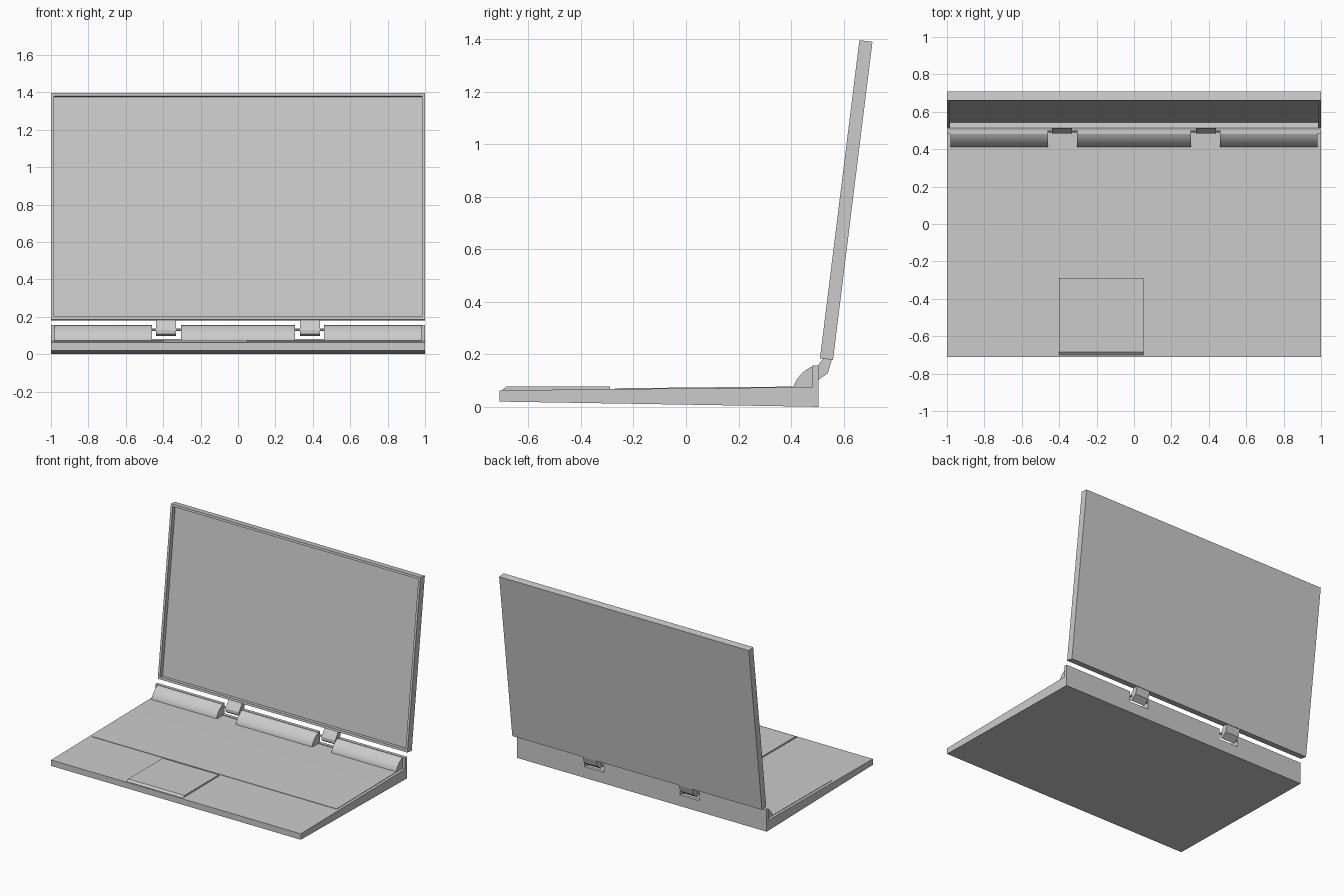
import bpy, bmesh, math
from mathutils import Matrix

if "Cube" in bpy.data.objects:
    bpy.data.objects.remove(bpy.data.objects["Cube"])


def prism(name, profile, x0, x1, smooth=False):
    """Extrude a (y, z) profile along x."""
    bm = bmesh.new()
    face = bm.faces.new([bm.verts.new((x0, y, z)) for y, z in profile])
    out = bmesh.ops.extrude_face_region(bm, geom=[face])
    verts = [v for v in out["geom"] if isinstance(v, bmesh.types.BMVert)]
    bmesh.ops.translate(bm, verts=verts, vec=(x1 - x0, 0, 0))
    bmesh.ops.recalc_face_normals(bm, faces=bm.faces)
    return finish(name, bm, smooth)


def finish(name, bm, smooth=False):
    mesh = bpy.data.meshes.new(name)
    bm.to_mesh(mesh)
    bm.free()
    ob = bpy.data.objects.new(name, mesh)
    bpy.context.collection.objects.link(ob)
    if smooth:
        bpy.ops.object.select_all(action='DESELECT')
        ob.select_set(True)
        bpy.context.view_layer.objects.active = ob
        bpy.ops.object.shade_smooth_by_angle(angle=math.radians(35))
    return ob


def rect(y0, y1, z0, z1):
    return [(y0, z0), (y1, z0), (y1, z1), (y0, z1)]


# Wedge-shaped base with a raised back wall
base = prism("base", [(-0.71, 0.02), (0.505, 0.0), (0.505, 0.157), (0.482, 0.157),
                      (0.482, 0.075), (-0.71, 0.063)], -1, 1)

# Hinge notches through the back wall
for side, x0 in (("left", -0.46), ("right", 0.305)):
    cutter = prism("notch_cutter_" + side, rect(0.46, 0.55, 0.08, 0.25), x0, x0 + 0.155)
    cutter.hide_render = True
    cutter.hide_set(True)
    cut = base.modifiers.new("notch_" + side, 'BOOLEAN')
    cut.object = cutter
    cut.solver = 'EXACT'

# Keyboard panel and touchpad, flat on the sloping deck
prism("keyboard_panel", [(-0.27, 0.06), (0.42, 0.06), (0.42, 0.077), (0.2, 0.0755), (-0.27, 0.0705)],
      -0.98, 0.98)
prism("touchpad", [(-0.70, 0.055), (-0.29, 0.055), (-0.29, 0.0765), (-0.685, 0.0765), (-0.70, 0.064)],
      -0.4, 0.05)

# Rounded hinge covers in front of the back wall
cover = [(0.482, 0.07), (0.412, 0.07), (0.412, 0.085), (0.424, 0.108),
         (0.443, 0.130), (0.465, 0.146), (0.482, 0.154)]
for name, x0, x1 in (("left", -0.98, -0.46), ("middle", -0.305, 0.305), ("right", 0.46, 0.98)):
    prism("hinge_cover_" + name, cover, x0, x1, True)

# Hinge arms and pins
arm = [(0.535, 0.19), (0.556, 0.182), (0.540, 0.128), (0.512, 0.108), (0.497, 0.097),
       (0.484, 0.108), (0.484, 0.130), (0.500, 0.155), (0.522, 0.184)]
pin = [(0.497 + 0.007 * math.cos(a * math.pi / 4), 0.13 + 0.007 * math.sin(a * math.pi / 4))
       for a in range(8)]
for side, s in (("left", -1), ("right", 1)):
    prism("hinge_arm_" + side, arm, s * 0.385 - 0.054, s * 0.385 + 0.054)
    prism("hinge_pin_" + side, pin, s * 0.3825 - 0.085, s * 0.3825 + 0.085)

# Tilted lid with the screen recessed inside a thin bezel
bm = bmesh.new()
bmesh.ops.create_cube(bm, size=1)
bmesh.ops.transform(bm, verts=bm.verts, matrix=Matrix.Translation((0, 0.025, 0.61))
                    @ Matrix.Diagonal((2, 0.05, 1.22, 1)))
bm.normal_update()
front = min(bm.faces, key=lambda f: f.calc_center_median().y)
bmesh.ops.inset_individual(bm, faces=[front], thickness=0.023)
# Extra loop for the recess walls
bmesh.ops.inset_individual(bm, faces=[front], thickness=0.0005, depth=-0.03)
bmesh.ops.recalc_face_normals(bm, faces=bm.faces)
lid = finish("lid_with_screen", bm)
lid.location = (0, 0.51, 0.185)
lid.rotation_euler = (-math.atan2(0.15, 1.21), 0, 0)
